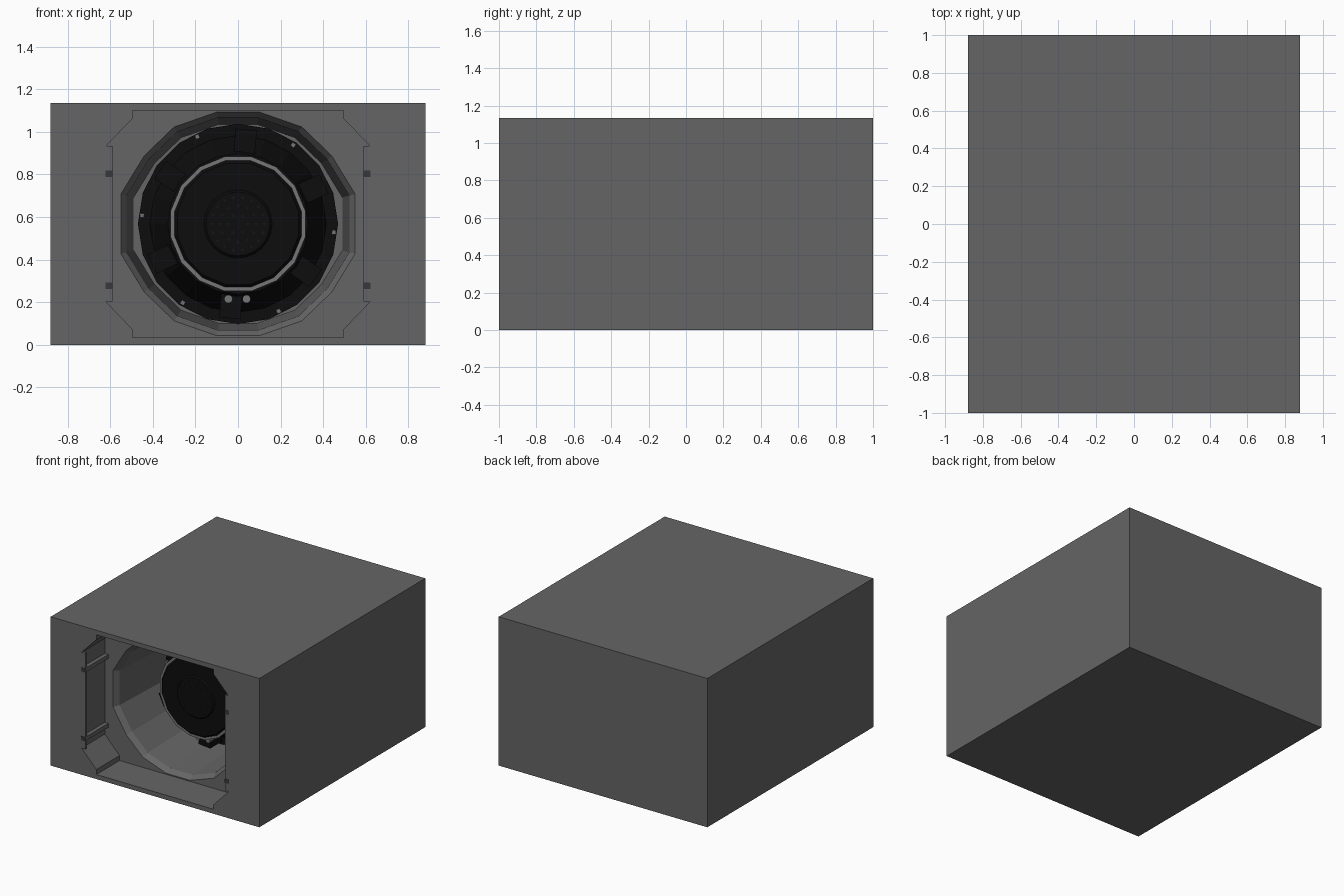
import bpy
import bmesh
from math import sin, cos, pi, radians
from mathutils import Matrix

if "Cube" in bpy.data.objects:
    bpy.data.objects.remove(bpy.data.objects["Cube"])

HEIGHT = 1.135
MID = HEIGHT / 2


def material(name, rgb):
    mat = bpy.data.materials.new(name)
    mat.use_nodes = True
    color = (*rgb, 1)
    mat.diffuse_color = color
    mat.node_tree.nodes["Principled BSDF"].inputs["Base Color"].default_value = color
    return mat


GREY = material("cabinet grey", (0.13, 0.13, 0.13))
STEEL = material("steel grey", (0.18, 0.18, 0.18))
DARK = material("clip grey", (0.04, 0.04, 0.04))
BLACK = material("driver black", (0.004, 0.004, 0.004))
CHARCOAL = material("vent charcoal", (0.008, 0.008, 0.008))


def finish(bm, name, mat):
    bmesh.ops.recalc_face_normals(bm, faces=bm.faces)
    mesh = bpy.data.meshes.new(name)
    bm.to_mesh(mesh)
    bm.free()
    mesh.materials.append(mat)
    obj = bpy.data.objects.new(name, mesh)
    bpy.context.collection.objects.link(obj)
    return obj


def box(name, center, size, mat, turn=0):
    """Box, optionally turned about the driver axis."""
    bm = bmesh.new()
    place = Matrix.Translation((0, 0, MID)) @ Matrix.Rotation(-turn, 4, "Y")
    place = place @ Matrix.Translation(center) @ Matrix.Diagonal((*size, 1))
    bmesh.ops.create_cube(bm, size=1, matrix=place)
    return finish(bm, name, mat)


def loft(name, outline, stations, mat, center=(0, MID)):
    """Capped sweep of an x-z outline through (y, scale) stations."""
    bm = bmesh.new()
    rings = [[bm.verts.new((center[0] + x * s, y, center[1] + z * s))
              for x, z in outline] for y, s in stations]
    n = len(outline)
    for a, b in zip(rings, rings[1:]):
        for i in range(n):
            j = (i + 1) % n
            bm.faces.new((a[i], a[j], b[j], b[i]))
    bm.faces.new(rings[0])
    bm.faces.new(rings[-1])
    return finish(bm, name, mat)


def circle(sides, offset=0.0):
    return [(cos(2 * pi * i / sides + offset), sin(2 * pi * i / sides + offset))
            for i in range(sides)]


def mirrored(quarter):
    """Closed outline from the points of one quadrant."""
    half = quarter + [(-x, z) for x, z in reversed(quarter)]
    return half + [(-x, -z) for x, z in half]


# Cabinet with a stepped front opening and a tapering horn
opening = mirrored([(0.62, 0.365), (0.495, 0.495), (0.495, 0.533)])
mouth = mirrored([(0.55, 0.14), (0.44, 0.32), (0.3, 0.455), (0.1, 0.525)])
cabinet = box("cabinet", (0, 0, 0), (1.76, 2, HEIGHT), GREY)
cutters = [
    loft("opening_cutter", opening, [(-1.1, 1), (-0.72, 1)], GREY),
    loft("horn_cutter", mouth,
         [(-0.74, 1), (-0.72, 1), (-0.68, 0.95), (-0.12, 0.89)], GREY),
]
bpy.context.view_layer.objects.active = cabinet
for cutter in cutters:
    cutter.hide_render = True
    mod = cabinet.modifiers.new("cut", "BOOLEAN")
    mod.operation = "DIFFERENCE"
    mod.solver = "EXACT"
    mod.object = cutter
    bpy.ops.object.modifier_apply(modifier=mod.name)
    bpy.data.objects.remove(cutter)

# Side strips of the opening, with clips and the ribs behind them
for side, word in ((1, "left"), (-1, "right")):
    box(f"{word}_strip", (side * 0.605, -0.988, 0), (0.03, 0.02, 0.73), GREY)
    for z, level in ((0.235, "upper"), (-0.29, "lower")):
        box(f"{word}_{level}_clip", (side * 0.606, -0.998, z),
            (0.034, 0.006, 0.03), DARK)
        box(f"{word}_{level}_rib", (side * 0.605, -0.85, z),
            (0.03, 0.26, 0.03), GREY)

# Reversed driver: mounting flange, basket and magnet
loft("driver_flange", circle(20), [(-0.21, 0.47), (-0.12, 0.47)], BLACK)
loft("driver_basket", circle(20), [(-0.37, 0.33), (-0.2, 0.42)], BLACK)
ring = circle(16, pi / 16)
loft("magnet_plate", ring, [(-0.49, 0.322), (-0.36, 0.322)], STEEL)
loft("magnet", ring, [(-0.505, 0.29), (-0.49, 0.303), (-0.48, 0.303)], BLACK)
loft("magnet_cap", circle(24), [(-0.515, 0.15), (-0.5, 0.165)], BLACK)

# Basket arms and flange bolts
for i in range(6):
    turn = radians(60 * i - 5)
    box(f"basket_arm_{i + 1}", (0.385, -0.27, 0), (0.12, 0.16, 0.1), BLACK,
        turn + radians(30))
    box(f"flange_bolt_{i + 1}", (0.452, -0.215, 0), (0.02, 0.02, 0.02), STEEL, turn)

# Magnet vent holes
for count, radius in ((6, 0.045), (12, 0.085), (18, 0.125)):
    for i, (x, z) in enumerate(circle(count)):
        loft(f"vent_{count}_{i + 1}", circle(6), [(-0.518, 0.007), (-0.51, 0.007)],
             CHARCOAL, (x * radius, MID + z * radius))

# Wiring posts
for x, word in ((0.04, "left"), (-0.045, "right")):
    loft(f"{word}_wiring_post", circle(10), [(-0.42, 0.02), (-0.25, 0.02)],
         STEEL, (x, 0.215))
